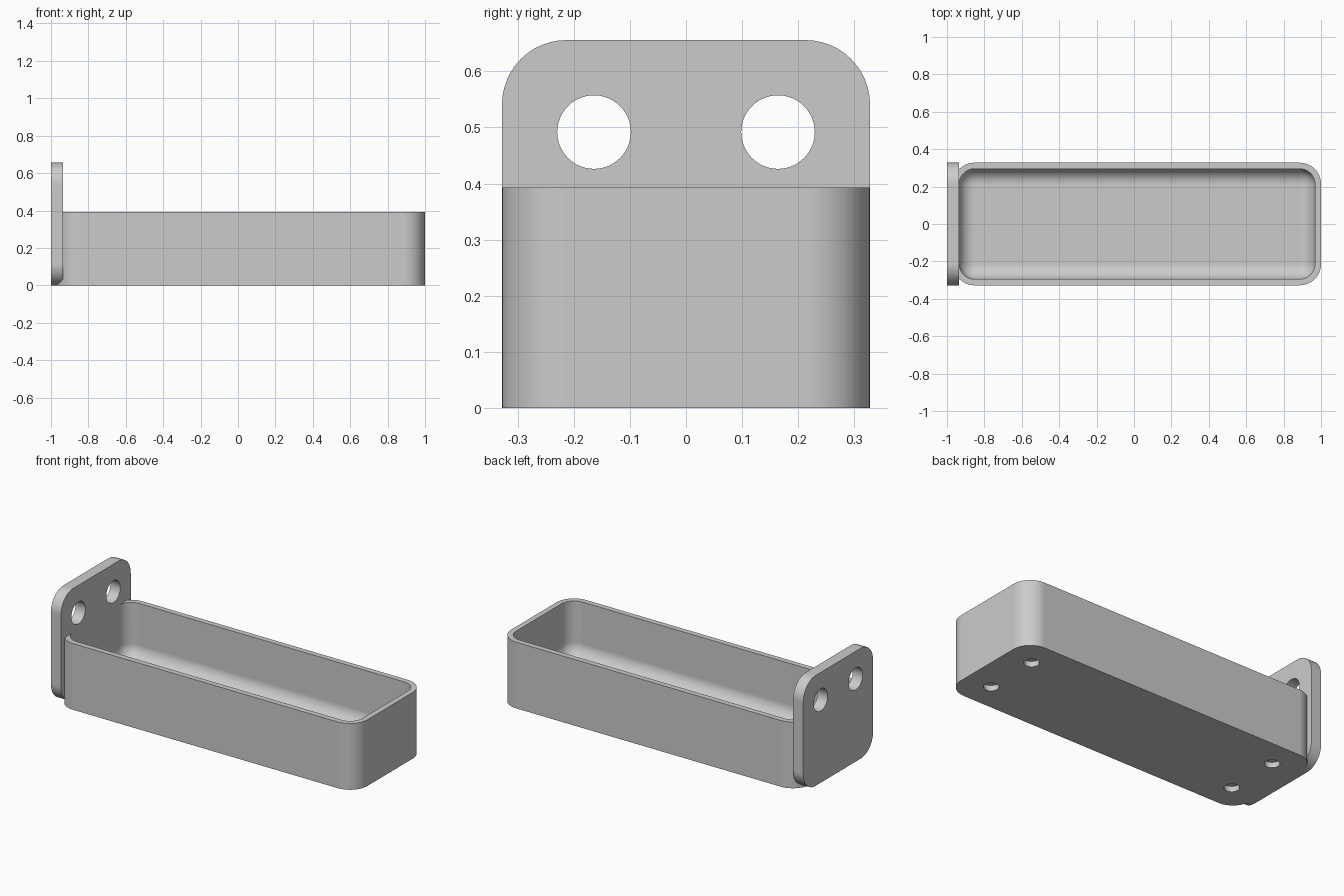
import bpy, bmesh
from mathutils import Matrix

cube = bpy.data.objects.get("Cube")
if cube:
    bpy.data.objects.remove(cube)

MM = 2 / 61            # design unit: whole model is 61 units long
OUTER_RADIUS = 3.5 * MM
INNER_RADIUS = 2.5 * MM

grey = bpy.data.materials.new("plain grey")
grey.use_nodes = True
colour = (0.6, 0.6, 0.6, 1)
grey.diffuse_color = colour
grey.node_tree.nodes["Principled BSDF"].inputs["Base Color"].default_value = colour


def finish(name, bm):
    mesh = bpy.data.meshes.new(name)
    bmesh.ops.recalc_face_normals(bm, faces=bm.faces)
    bm.to_mesh(mesh)
    bm.free()
    mesh.materials.append(grey)
    obj = bpy.data.objects.new(name, mesh)
    bpy.context.collection.objects.link(obj)
    return obj


def rounded_box(name, low, high, radius, axis=None):
    """Box with edges along one axis rounded, or every edge if axis is None."""
    bm = bmesh.new()
    bmesh.ops.create_cube(bm, size=1)
    for v in bm.verts:
        v.co = [a + (b - a) * (c + 0.5) for a, b, c in zip(low, high, v.co)]
    edges = [e for e in bm.edges if axis is None
             or abs((e.verts[0].co - e.verts[1].co).normalized()[axis]) > 0.9]
    bmesh.ops.bevel(bm, geom=edges, offset=radius, segments=12, profile=0.5,
                    affect='EDGES')
    return finish(name, bm)


def cylinder(name, radius, depth, centre, turn=0):
    bm = bmesh.new()
    place = Matrix.Translation(centre) @ Matrix.Rotation(turn, 4, 'Y')
    bmesh.ops.create_cone(bm, cap_ends=True, segments=48, radius1=radius,
                          radius2=radius, depth=depth, matrix=place)
    return finish(name, bm)


def combine(target, tool, operation):
    mod = target.modifiers.new(operation.title(), 'BOOLEAN')
    mod.operation = operation
    mod.solver = 'EXACT'
    mod.object = tool
    bpy.context.view_layer.objects.active = target
    bpy.ops.object.modifier_apply(modifier=mod.name)
    bpy.data.objects.remove(tool)


half = 10 * MM
face_x = -1 + 2 * MM   # inner face of the mounting plate
rim = 12 * MM

# Tray body joined to the upright mounting plate
tray = rounded_box("tray_with_mounting_plate",
                   (-1 + MM, -half, 0), (1, half, rim), OUTER_RADIUS, axis=2)
plate = rounded_box("mounting_plate", (-1, -half, 0), (face_x, half, 2 * half),
                    OUTER_RADIUS, axis=0)
combine(tray, plate, 'UNION')

# Hollow with a filleted floor
hollow = rounded_box("hollow", (face_x, -half + MM, 2 * MM),
                     (1 - MM, half - MM, 2 * rim), INNER_RADIUS)
combine(tray, hollow, 'DIFFERENCE')

for side in (-1, 1):
    y = side * 5 * MM
    # Screw hole through the plate
    combine(tray, cylinder("screw_hole", 2 * MM, 0.3, (-1, y, 15 * MM), 1.5707963),
            'DIFFERENCE')
    # Round pockets under the floor
    for end in (-1, 1):
        x = MM / 2 + end * 25 * MM
        combine(tray, cylinder("pocket", 1.25 * MM, 2 * MM, (x, y, 0)), 'DIFFERENCE')

# Smooth rounded corners, flat faces kept flat
bpy.ops.object.select_all(action='DESELECT')
tray.select_set(True)
bpy.context.view_layer.objects.active = tray
bpy.ops.object.shade_smooth_by_angle(angle=0.6)
weighted = tray.modifiers.new("Weighted Normals", 'WEIGHTED_NORMAL')
weighted.keep_sharp = True
